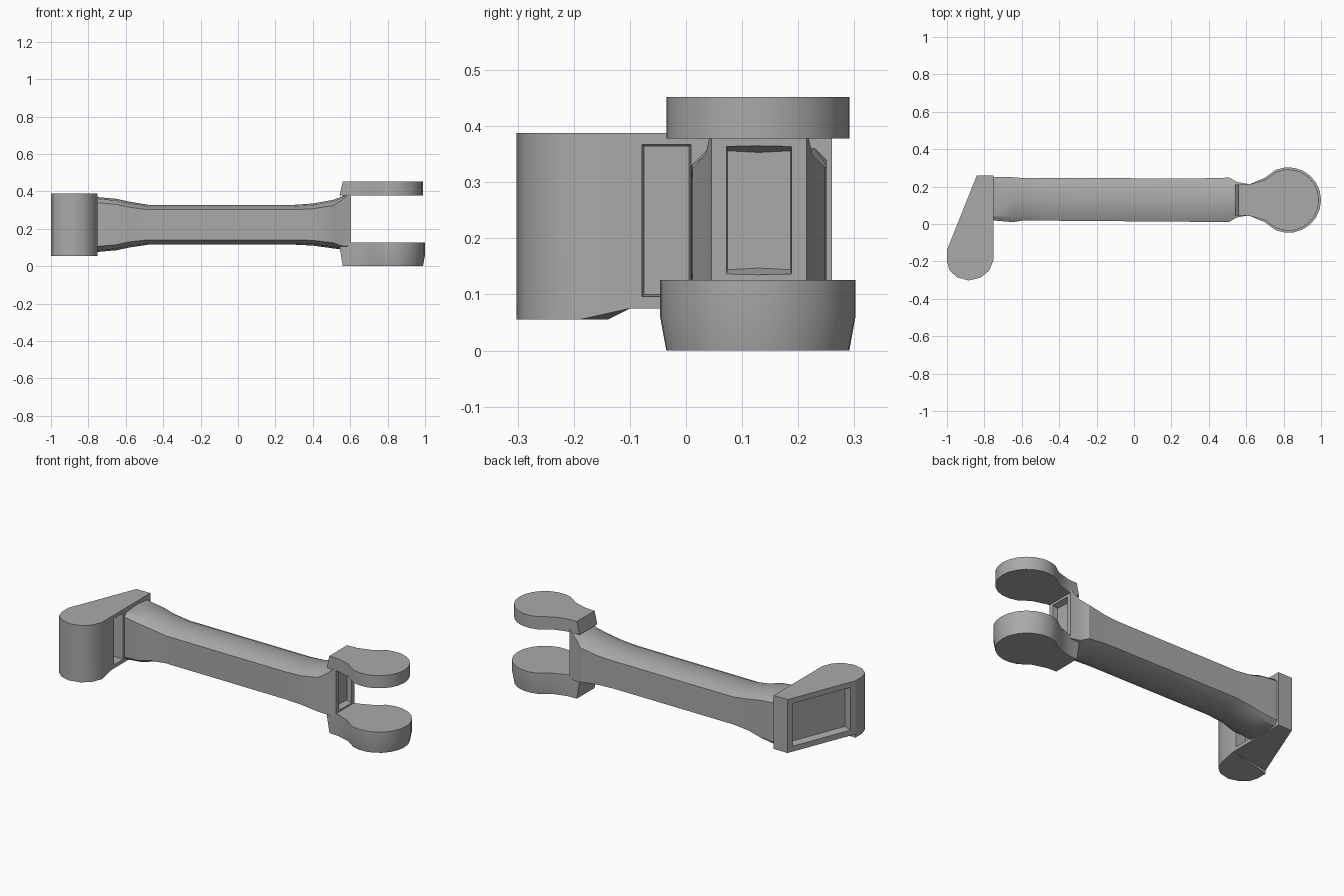
import bpy, bmesh, math
from mathutils import Vector

if "Cube" in bpy.data.objects:
    bpy.data.objects.remove(bpy.data.objects["Cube"])

GREY = (0.4, 0.4, 0.4, 1)
metal = bpy.data.materials.new("plain_grey")
metal.use_nodes = True
metal.diffuse_color = GREY
metal.node_tree.nodes["Principled BSDF"].inputs["Base Color"].default_value = GREY


def finish(name, bm, smooth=30):
    bmesh.ops.recalc_face_normals(bm, faces=bm.faces)
    mesh = bpy.data.meshes.new(name)
    bm.to_mesh(mesh)
    bm.free()
    mesh.materials.append(metal)
    ob = bpy.data.objects.new(name, mesh)
    bpy.context.collection.objects.link(ob)
    bpy.ops.object.select_all(action='DESELECT')
    ob.select_set(True)
    bpy.context.view_layer.objects.active = ob
    bpy.ops.object.shade_smooth_by_angle(angle=math.radians(smooth))
    return ob


def loft(rings):
    """Skin closed rings of points and cap both ends."""
    bm = bmesh.new()
    rows = [[bm.verts.new(p) for p in ring] for ring in rings]
    n = len(rows[0])
    for a, b in zip(rows, rows[1:]):
        for i in range(n):
            j = (i + 1) % n
            bm.faces.new((a[i], a[j], b[j], b[i]))
    bm.faces.new(rows[0])
    bm.faces.new(rows[-1])
    bmesh.ops.recalc_face_normals(bm, faces=bm.faces)
    return bm


def prism(outline, low, high):
    return loft([[(x, y, z) for x, y in outline] for z in (low, high)])


def pocket(bm, direction, thickness, depth):
    """Sink a tapered pocket into the largest face looking along direction."""
    d = Vector(direction).normalized()
    bm.normal_update()
    face = max((f for f in bm.faces if f.normal.dot(d) > 0.95), key=lambda f: f.calc_area())
    bmesh.ops.inset_individual(bm, faces=[face], thickness=thickness)
    bmesh.ops.inset_individual(bm, faces=[face], thickness=0.012, depth=-depth)


# Beam: crowned section, flared at both ends, tapering into the fork web
def section(x, y0, y1, z0, z1, edge, crown):
    half = [(y0, z0 + edge), (y0, z1 - edge), (y0 + crown, z1 - edge * 0.3)]
    mid = (y0 + y1) / 2
    pts = half + [(mid, z1)] + [(y0 + y1 - y, z) for y, z in reversed(half)]
    pts += [(y1 - crown, z0 + edge * 0.3), (mid, z0), (y0 + crown, z0 + edge * 0.3)]
    return [(x, y, z) for y, z in pts]


beam = loft([section(*s) for s in [
    (-0.76, 0.02, 0.25, 0.075, 0.37, 0.030, 0.02),
    (-0.65, 0.01, 0.25, 0.085, 0.36, 0.030, 0.03),
    (-0.58, 0.02, 0.245, 0.10, 0.345, 0.030, 0.04),
    (-0.48, 0.018, 0.247, 0.115, 0.328, 0.026, 0.04),
    (0.30, 0.012, 0.243, 0.115, 0.328, 0.026, 0.04),
    (0.40, 0.010, 0.245, 0.11, 0.335, 0.028, 0.04),
    (0.51, 0.012, 0.248, 0.095, 0.355, 0.030, 0.04),
    (0.55, 0.035, 0.225, 0.09, 0.37, 0.020, 0.03),
    (0.605, 0.045, 0.215, 0.10, 0.40, 0.005, 0.02)]])
pocket(beam, (1, 0, 0), 0.035, 0.03)
finish("beam", beam)

# Fork: two paddles with a narrow sloped root
def paddle(grow, root):
    r = 0.164 + grow
    cx, cy = 0.825, 0.128
    arc = [(cx + r * math.cos(math.radians(a)), cy + r * math.sin(math.radians(a)))
           for a in range(-112, 113, 16)]
    upper = [(0.70, cy + 0.108 + grow), (0.62, cy + 0.085), (root, cy + 0.082)]
    lower = [(x, 2 * cy - y) for x, y in reversed(upper)]
    return arc + upper + lower


for name, levels in {
    "fork_upper": [(0.378, 0, 0.543), (0.452, 0, 0.56)],
    "fork_lower": [(0, 0, 0.56), (0.06, 0.011, 0.55), (0.126, 0.011, 0.54)],
}.items():
    finish(name, loft([[(x, y, z) for x, y in paddle(grow, root)]
                       for z, grow, root in levels]))

# Crank arm: wedge with a shallow pocket on each side
TIP_A, TIP_B = (-1.0, -0.14), (-0.75, -0.10)
arm = prism([TIP_A, TIP_B, (-0.75, 0.03), (-0.75, 0.26), (-0.84, 0.26)], 0.075, 0.388)
pocket(arm, (-0.4, 0.16, 0), 0.045, 0.04)
inner = max((f for f in arm.faces if f.normal.x > 0.95 and f.calc_center_median().y < 0),
            key=lambda f: f.calc_area())
bmesh.ops.inset_individual(arm, faces=[inner], thickness=0.03)
bmesh.ops.inset_individual(arm, faces=[inner], thickness=0.005, depth=-0.06)
finish("crank_arm", arm, 15)

# Crank boss: rounded end of the arm, slightly deeper below
boss = prism([TIP_A, (-1.0, -0.20), (-0.985, -0.25), (-0.945, -0.285), (-0.885, -0.302),
              (-0.82, -0.287), (-0.775, -0.25), (-0.75, -0.19), TIP_B], 0.055, 0.388)
for v in boss.verts:
    if v.co.z < 0.1 and v.co.y > -0.12:
        v.co.z = 0.075
finish("crank_boss", boss)
